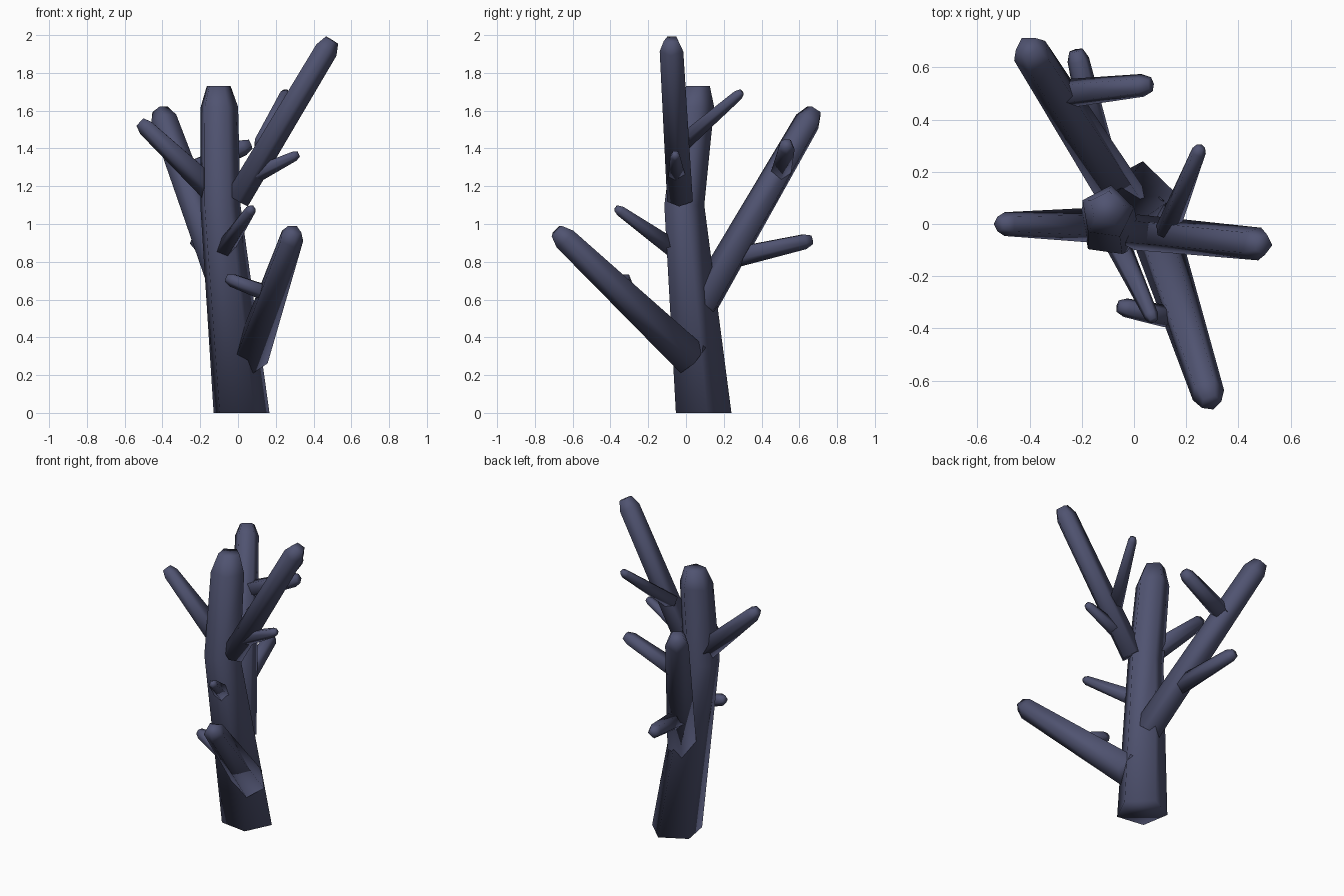
import bpy, bmesh, math
from mathutils import Vector

if "Cube" in bpy.data.objects:
    bpy.data.objects.remove(bpy.data.objects["Cube"])

SIDES = 5
bark = bpy.data.materials.new("slate bark")
bark.diffuse_color = (0.080, 0.087, 0.165, 1)
bark.use_nodes = True
bark.node_tree.nodes["Principled BSDF"].inputs["Base Color"].default_value = bark.diffuse_color


def make_limb(name, rings):
    """Loft five-sided rings; each ring is a list of points."""
    bm = bmesh.new()
    loops = [[bm.verts.new(p) for p in ring] for ring in rings]
    for a, b in zip(loops, loops[1:]):
        for i in range(SIDES):
            j = (i + 1) % SIDES
            bm.faces.new((a[i], a[j], b[j], b[i]))
    bm.faces.new(loops[0][::-1])
    bm.faces.new(loops[-1])
    bmesh.ops.recalc_face_normals(bm, faces=bm.faces)
    me = bpy.data.meshes.new(name)
    bm.to_mesh(me)
    bm.free()
    me.materials.append(bark)
    for p in me.polygons:
        p.use_smooth = True
    ob = bpy.data.objects.new(name, me)
    bpy.context.collection.objects.link(ob)


def ring(center, r, u, v, turn=0.0):
    return [Vector(center) + r * (math.cos(a) * u + math.sin(a) * v)
            for a in (turn + math.tau * i / SIDES for i in range(SIDES))]


def branch(name, start, end, r0, r1):
    """Tapered limb with a blunt narrowed tip; one corner points down."""
    start, end = Vector(start), Vector(end)
    d = (end - start).normalized()
    down = Vector((0, 0, -1))
    u = (down - d * down.dot(d)).normalized()
    v = d.cross(u)
    make_limb(name, [ring(start, r0, u, v),
                     ring(end - d * r1 * 0.9, r1, u, v),
                     ring(end, r1 * 0.62, u, v)])


# Trunk: leaning, bent, blunt top
X, Y = Vector((1, 0, 0)), Vector((0, 1, 0))
turn = math.radians(82)
make_limb("trunk", [ring(c, r, X, Y, turn) for c, r in (
    ((0.012, 0.085, 0.0), 0.157),
    ((-0.098, -0.015, 1.10), 0.113),
    ((-0.103, 0.045, 1.62), 0.105),
    ((-0.105, 0.06, 1.73), 0.067))])

# Main boughs
branch("front_bough", (0.06, 0.035, 0.285), (0.295, -0.685, 0.965), 0.10, 0.066)
branch("back_bough", (-0.03, 0.08, 0.56), (-0.41, 0.68, 1.60), 0.092, 0.074)
branch("top_right_bough", (-0.01, -0.03, 1.13), (0.495, -0.078, 1.975), 0.072, 0.066)
branch("left_bough", (-0.12, -0.005, 1.17), (-0.517, 0.0, 1.542), 0.072, 0.048)

# Twigs
branch("trunk_front_twig", (-0.075, -0.05, 0.86), (0.075, -0.37, 1.085), 0.052, 0.029)
branch("front_bough_twig", (0.13, -0.355, 0.645), (-0.06, -0.315, 0.715), 0.045, 0.038)
branch("back_bough_low_twig", (-0.13, 0.27, 0.83), (-0.222, 0.665, 0.918), 0.058, 0.044)
branch("back_bough_high_twig", (-0.26, 0.50, 1.28), (0.065, 0.535, 1.425), 0.058, 0.046)
branch("top_bough_side_twig", (0.04, -0.045, 1.24), (0.32, -0.058, 1.372), 0.053, 0.029)
branch("top_bough_back_twig", (0.125, -0.03, 1.42), (0.255, 0.295, 1.70), 0.048, 0.029)
